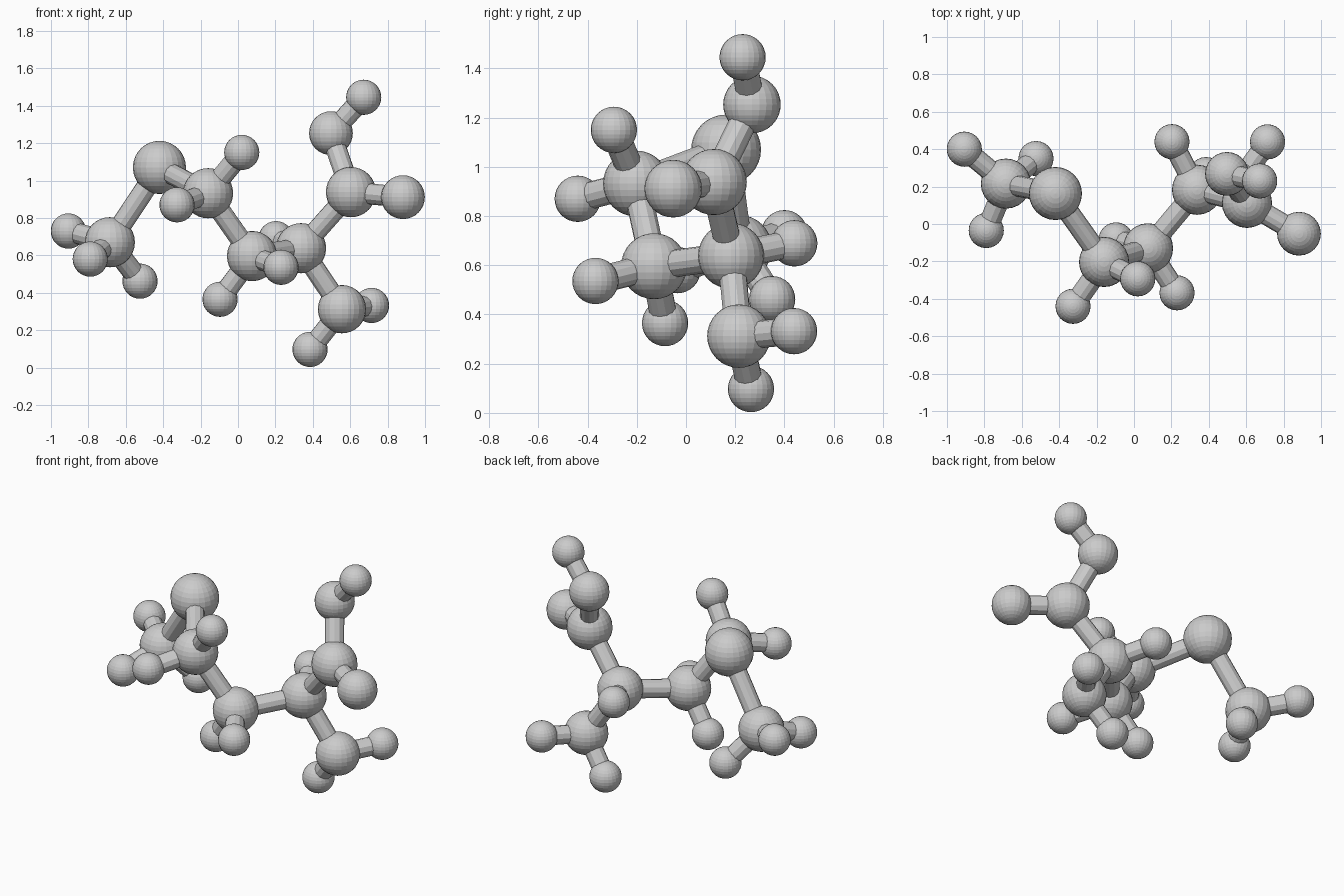
import bpy
from mathutils import Vector

if "Cube" in bpy.data.objects:
    bpy.data.objects.remove(bpy.data.objects["Cube"])

BOND_RADIUS = 0.056
RADII = {"sulfur": 0.142, "carbon": 0.134, "nitrogen": 0.129, "oxygen": 0.117, "hydrogen": 0.094}

# name: (element, centre)
ATOMS = {
    "methyl": ("carbon", (-0.685, 0.216, 0.67)),
    "bridge": ("sulfur", (-0.42, 0.163, 1.07)),
    "upper_chain": ("carbon", (-0.16, -0.203, 0.932)),
    "lower_chain": ("carbon", (0.075, -0.13, 0.596)),
    "centre": ("carbon", (0.337, 0.183, 0.638)),
    "acid": ("carbon", (0.604, 0.113, 0.938)),
    "acid_side": ("oxygen", (0.882, -0.052, 0.911)),
    "acid_top": ("oxygen", (0.497, 0.268, 1.253)),
    "amine": ("nitrogen", (0.556, 0.215, 0.312)),
}
CHAIN_BONDS = [
    ("methyl", "bridge"), ("bridge", "upper_chain"), ("upper_chain", "lower_chain"),
    ("lower_chain", "centre"), ("centre", "acid"), ("acid", "acid_side"),
    ("acid", "acid_top"), ("centre", "amine"),
]
# hydrogens hanging on each parent atom
HYDROGENS = {
    "methyl": [(-0.907, 0.40, 0.73), (-0.79, -0.035, 0.58), (-0.524, 0.35, 0.462)],
    "upper_chain": [(0.02, -0.293, 1.15), (-0.326, -0.44, 0.87)],
    "lower_chain": [(-0.096, -0.085, 0.365), (0.23, -0.368, 0.536)],
    "centre": [(0.203, 0.44, 0.689)],
    "acid_top": [(0.672, 0.23, 1.445)],
    "amine": [(0.385, 0.264, 0.097), (0.714, 0.439, 0.332)],
}


def add_atom(name, element, centre):
    bpy.ops.mesh.primitive_uv_sphere_add(segments=24, ring_count=16,
                                         radius=RADII[element], location=centre)
    bpy.context.object.name = f"{name}_{element}"


def add_bond(name, start, end):
    a, b = Vector(start), Vector(end)
    bpy.ops.mesh.primitive_cylinder_add(vertices=12, radius=BOND_RADIUS,
                                        depth=(b - a).length, location=(a + b) / 2)
    bond = bpy.context.object
    bond.rotation_euler = (b - a).to_track_quat('Z', 'Y').to_euler()
    bond.name = name


# heavy atoms and the bonds between them
for name, (element, centre) in ATOMS.items():
    add_atom(name, element, centre)
for a, b in CHAIN_BONDS:
    add_bond(f"{a}_to_{b}_bond", ATOMS[a][1], ATOMS[b][1])

# hydrogens with their bonds
for parent, centres in HYDROGENS.items():
    for i, centre in enumerate(centres, 1):
        add_atom(f"{parent}_{i}", "hydrogen", centre)
        add_bond(f"{parent}_hydrogen_bond_{i}", ATOMS[parent][1], centre)
